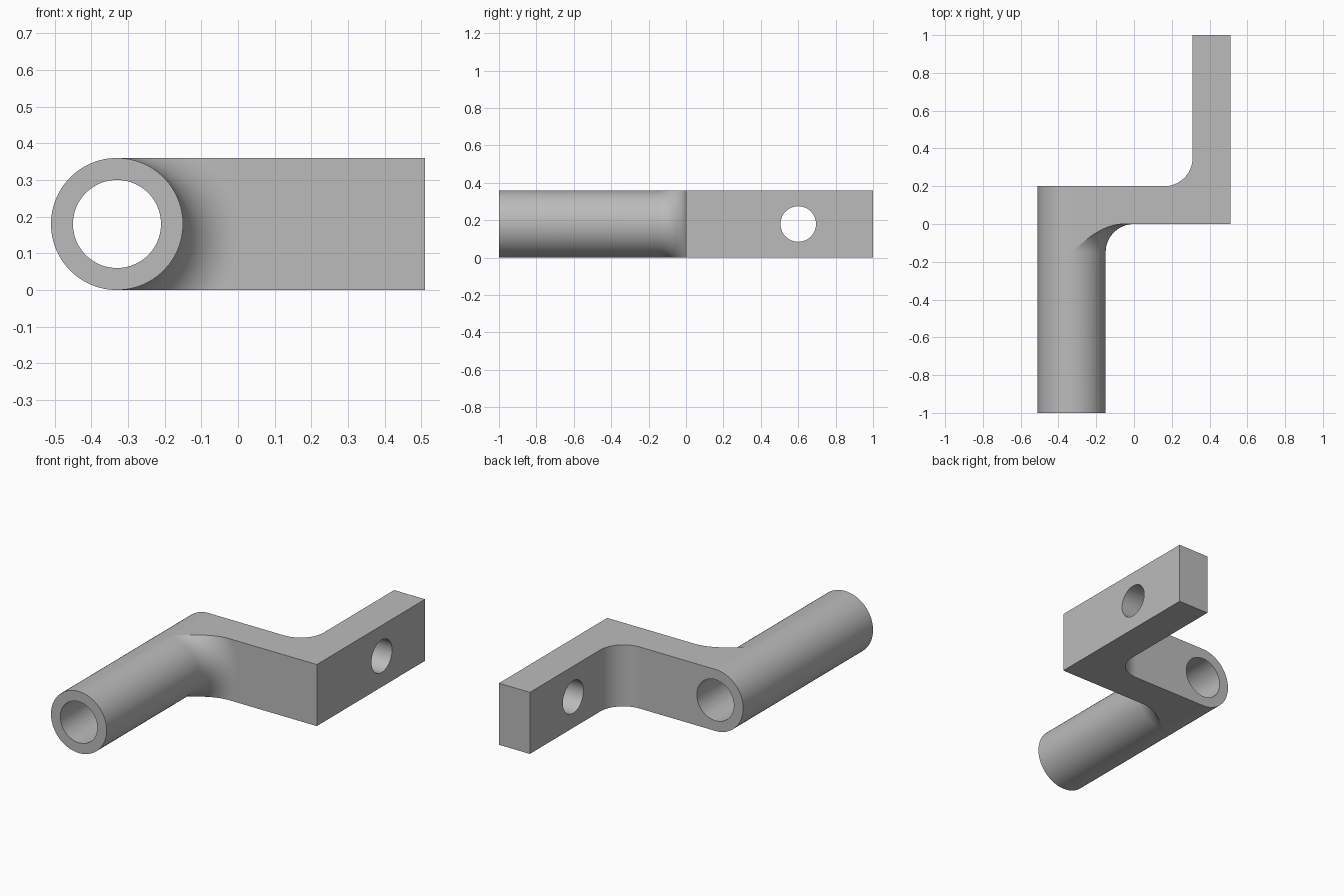
import bpy, bmesh
from math import sin, cos, pi, sqrt

cube = bpy.data.objects.get("Cube")
if cube:
    bpy.data.objects.remove(cube)

R = 0.18          # tube radius and half height of the bracket
TUBE_X = -0.33    # tube axis
END_X = 0.51      # outer side of the lug
FILLET = 0.15
STRIPS = 48       # strips down each side
STEPS = 16        # steps along each fillet

grey = bpy.data.materials.new("plain grey")
grey.use_nodes = True
colour = (0.5, 0.5, 0.5, 1)
grey.diffuse_color = colour
grey.node_tree.nodes["Principled BSDF"].inputs["Base Color"].default_value = colour

levels = [R * cos(pi * i / STRIPS) for i in range(STRIPS + 1)]
bm = bmesh.new()
known = {}


def vert(x, y, z):
    key = (round(x, 5), round(y, 5), round(z, 5))
    if key not in known:
        known[key] = bm.verts.new(key)
    return known[key]


def face(verts):
    verts = list(dict.fromkeys(verts))
    if len(verts) > 2:
        bm.faces.new(verts)


def round_side(radius, sign):
    return lambda z: TUBE_X + sign * sqrt(max(radius * radius - z * z, 0))


def flat_side(x):
    return lambda z: x


def section(y, left, right):
    return [[vert(side(z), y, z + R) for z in levels] for side in (left, right)]


# Tube, flaring through a rounded fillet into the arm
tube_left = round_side(R, -1)
sections = [section(-1, tube_left, round_side(R, 1))]
for i in range(STEPS + 1):
    a = pi / 2 * i / STEPS
    flare = round_side(R + FILLET * (1 - cos(a)), 1)
    sections.append(section(FILLET * (sin(a) - 1), tube_left, flare))

# Arm
outer = flat_side(END_X)
sections.append(section(0, tube_left, outer))
sections.append(section(0.2, tube_left, outer))

# Inner corner fillet and lug
for i in range(STEPS + 1):
    a = pi / 2 * i / STEPS
    inner = flat_side(0.16 + FILLET * sin(a))
    sections.append(section(0.35 - FILLET * cos(a), inner, outer))
sections.append(section(1, flat_side(0.31), outer))

# Skin the sides, then close the ends, top and bottom
for s, t in zip(sections, sections[1:]):
    for side in range(2):
        for i in range(STRIPS):
            face([s[side][i], s[side][i + 1], t[side][i + 1], t[side][i]])
for s in (sections[0], sections[-1]):
    face(s[0] + s[1][::-1])
for level in (0, -1):
    face([s[0][level] for s in sections[1:]] +
         [s[1][level] for s in reversed(sections[1:])])
bmesh.ops.recalc_face_normals(bm, faces=bm.faces)
mesh = bpy.data.meshes.new("crank_bracket")
bm.to_mesh(mesh)
bm.free()
mesh.materials.append(grey)
bracket = bpy.data.objects.new("crank_bracket", mesh)
bpy.context.collection.objects.link(bracket)


def bore(name, radius, depth, location, rotation):
    bpy.ops.mesh.primitive_cylinder_add(vertices=96, radius=radius, depth=depth,
                                        location=location, rotation=rotation)
    cutter = bpy.context.object
    cutter.name = name
    cutter.hide_render = True
    cutter.data.materials.append(grey)
    bpy.ops.object.select_all(action='DESELECT')
    bracket.select_set(True)
    bpy.context.view_layer.objects.active = bracket
    mod = bracket.modifiers.new(name, 'BOOLEAN')
    mod.operation = 'DIFFERENCE'
    mod.solver = 'EXACT'
    mod.object = cutter
    bpy.ops.object.modifier_apply(modifier=mod.name)
    bpy.data.objects.remove(cutter)


# Tube bore and lug hole
bore("tube_bore", 0.12, 3, (TUBE_X, 0, R), (pi / 2, 0, 0))
bore("lug_hole", 0.095, 0.5, (0.41, 0.6, R), (0, pi / 2, 0))

# Smooth the curved faces, keep the planes flat
bpy.ops.object.shade_smooth_by_angle(angle=pi / 6)
for p in bracket.data.polygons:
    if max(abs(c) for c in p.normal) > 0.9999:
        p.use_smooth = False
